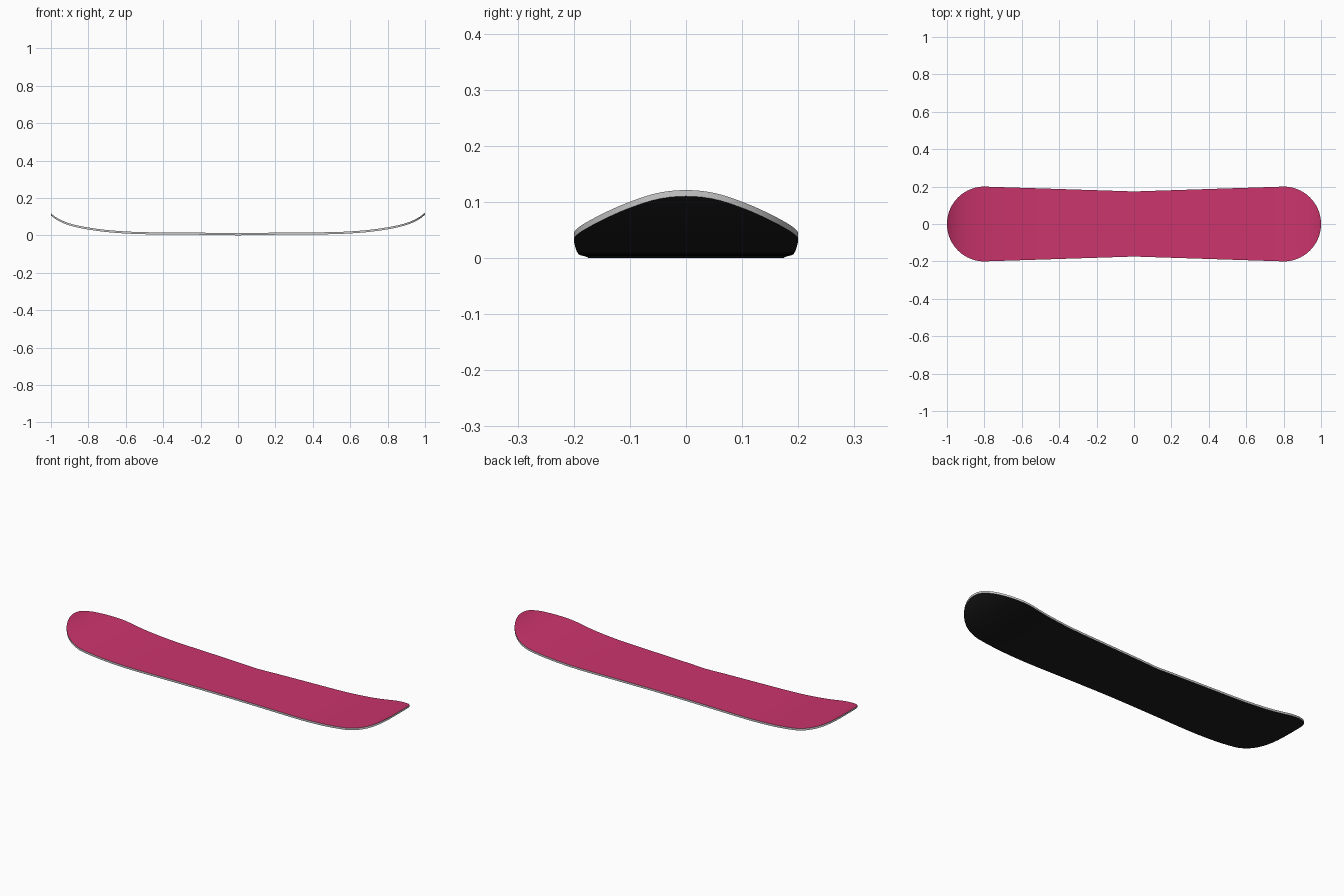
import bpy, bmesh, math

if "Cube" in bpy.data.objects:
    bpy.data.objects.remove(bpy.data.objects["Cube"])

THICK = 0.011
TIP = 0.2        # radius of the round nose and tail
# rocker profile of the base: (distance from centre, height)
ROCKER = [(0, 0), (.1, .002), (.3, .004), (.5, .006), (.6, .010), (.7, .018),
          (.8, .032), (.88, .049), (.932, .067), (.973, .089), (1, .110)]


def slope(i):
    a, b = ROCKER[max(i - 1, 0)], ROCKER[min(i + 1, len(ROCKER) - 1)]
    return (b[1] - a[1]) / (b[0] - a[0])


def height(x):
    """Smooth (Hermite) interpolation of the rocker; tail is a touch lower."""
    d = min(abs(x), 1)
    i = max(k for k in range(len(ROCKER) - 1) if ROCKER[k][0] <= d)
    (x0, z0), (x1, z1) = ROCKER[i], ROCKER[i + 1]
    h = x1 - x0
    t = (d - x0) / h
    z = ((2*t**3 - 3*t**2 + 1) * z0 + (t**3 - 2*t**2 + t) * h * slope(i)
         + (3*t**2 - 2*t**3) * z1 + (t**3 - t**2) * h * slope(i + 1))
    return z * (0.96 if x < 0 else 1)


def half_width(x):
    d = abs(x)
    if d > 1 - TIP:
        return math.sqrt(max(TIP**2 - (d - 1 + TIP)**2, 0))
    return 0.174 + (TIP - 0.174) * d / (1 - TIP)


def material(name, rgb):
    m = bpy.data.materials.new(name)
    m.diffuse_color = (*rgb, 1)
    m.use_nodes = True
    m.node_tree.nodes["Principled BSDF"].inputs["Base Color"].default_value = m.diffuse_color
    return m


# stations along the length, packed evenly around the round tips
half = [i * 0.04 for i in range(1, 20)]
half += [1 - TIP + TIP * math.sin(math.pi / 2 * i / 20) for i in range(21)]
stations = [-x for x in reversed(half)] + [0] + half

# board: topsheet, base and sidewall in one closed shell
bm = bmesh.new()
rings = []
for x in stations:
    w, z = half_width(x), height(x)
    rings.append([bm.verts.new(p) for p in ((x, -w, z), (x, w, z),
                                            (x, w, z + THICK), (x, -w, z + THICK))])
SLOTS = (0, 1, 2, 1)      # base, sidewall, topsheet, sidewall
for a, b in zip(rings, rings[1:]):
    for k in range(4):
        f = bm.faces.new((a[k], a[(k + 1) % 4], b[(k + 1) % 4], b[k]))
        f.material_index = SLOTS[k]
bmesh.ops.remove_doubles(bm, verts=bm.verts, dist=1e-5)
bmesh.ops.recalc_face_normals(bm, faces=bm.faces)

mesh = bpy.data.meshes.new("snowboard")
bm.to_mesh(mesh)
bm.free()
mesh.materials.append(material("base_black", (0.012, 0.012, 0.012)))
mesh.materials.append(material("sidewall_grey", (0.55, 0.55, 0.55)))
mesh.materials.append(material("topsheet_pink", (0.60, 0.035, 0.15)))
board = bpy.data.objects.new("snowboard", mesh)
bpy.context.collection.objects.link(board)

bpy.context.view_layer.objects.active = board
board.select_set(True)
bpy.ops.object.shade_smooth_by_angle(angle=math.radians(35))
